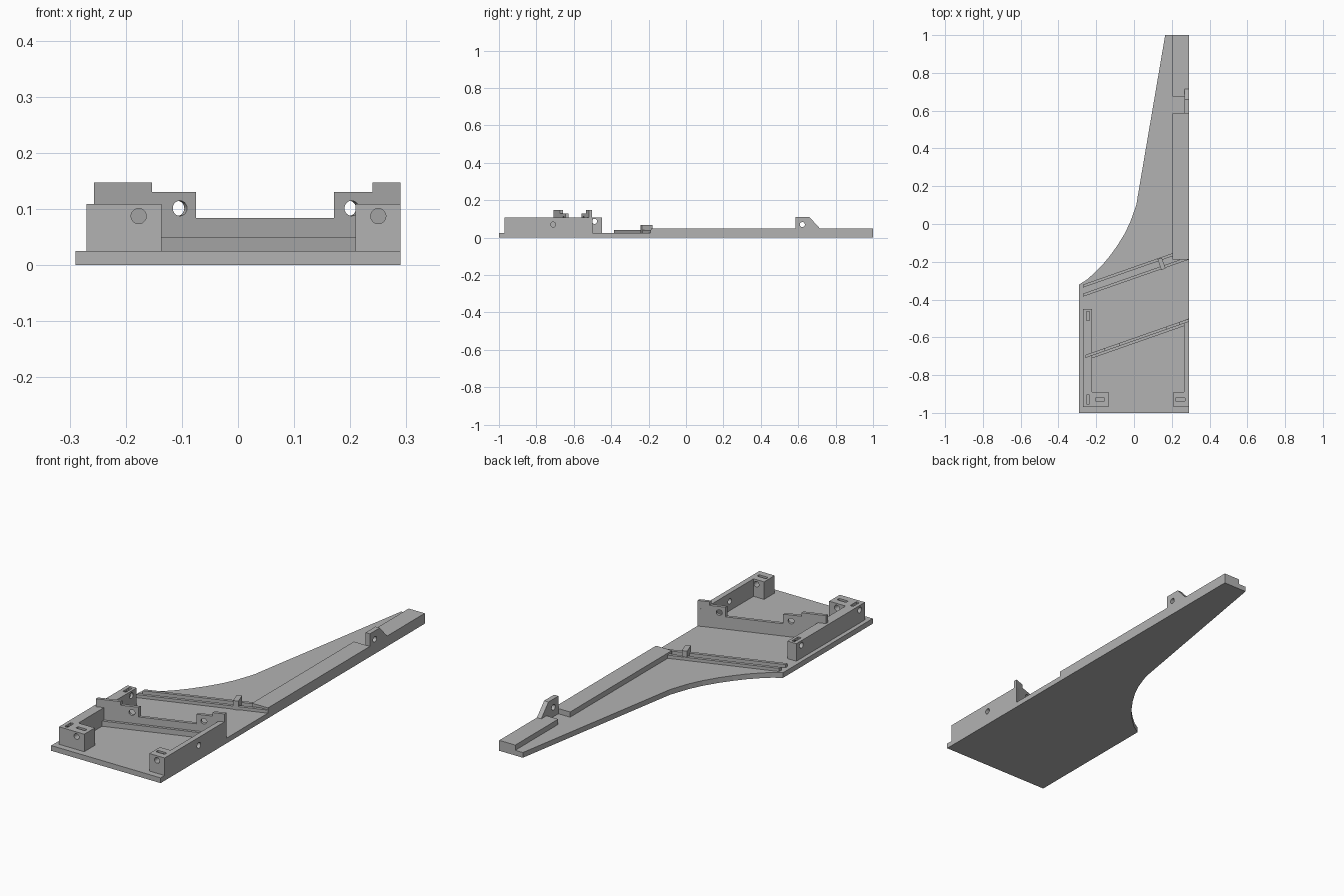
import bpy, bmesh, math
from mathutils import Matrix, Vector

cube = bpy.data.objects.get("Cube")
if cube:
    bpy.data.objects.remove(cube, do_unlink=True)

grey = bpy.data.materials.new("matte grey")
grey.use_nodes = True
COLOUR = (0.45, 0.45, 0.45, 1)
grey.diffuse_color = COLOUR
grey.node_tree.nodes["Principled BSDF"].inputs["Base Color"].default_value = COLOUR

FLOOR = 0.025      # top of the base plate
SLOPE = 0.35       # slant of the diagonal parts, dy per dx
ANGLE = math.atan(SLOPE)
EDGE = 0.29        # straight long edge


def add(name, bm):
    bmesh.ops.recalc_face_normals(bm, faces=bm.faces)
    mesh = bpy.data.meshes.new(name)
    bm.to_mesh(mesh)
    bm.free()
    mesh.materials.append(grey)
    ob = bpy.data.objects.new(name, mesh)
    bpy.context.collection.objects.link(ob)
    return ob


def prism(name, points, offset):
    """Extrude a closed loop of 3D points along an offset vector."""
    bm = bmesh.new()
    face = bm.faces.new([bm.verts.new(p) for p in points])
    ext = bmesh.ops.extrude_face_region(bm, geom=[face])
    moved = [v for v in ext["geom"] if isinstance(v, bmesh.types.BMVert)]
    bmesh.ops.translate(bm, verts=moved, vec=Vector(offset))
    return add(name, bm)


def flat(name, outline, z0, z1):
    return prism(name, [(x, y, z0) for x, y in outline], (0, 0, z1 - z0))


def box(name, x0, x1, y0, y1, z0, z1):
    return flat(name, [(x0, y0), (x1, y0), (x1, y1), (x0, y1)], z0, z1)


def strip(name, x0, x1, y_mid, width, z1):
    """Slanted bar; y_mid is where its front edge crosses x = 0."""
    ends = [(x0, y_mid + SLOPE * x0), (x1, y_mid + SLOPE * x1)]
    back = [(x, y + width) for x, y in reversed(ends)]
    return flat(name, ends + back, FLOOR - 0.005, z1)


def drill(centre, axis, length=0.12, radius=0.0135):
    bm = bmesh.new()
    turn = Vector(axis).to_track_quat("Z", "Y").to_matrix().to_4x4()
    bmesh.ops.create_cone(bm, cap_ends=True, segments=32, radius1=radius,
                          radius2=radius, depth=length,
                          matrix=Matrix.Translation(centre) @ turn)
    return add("hole_cutter", bm)


def slot(x, y, along_x):
    a, b = (0.024, 0.008) if along_x else (0.008, 0.024)
    return box("slot_cutter", x - a, x + a, y - b, y + b, 0.065, 0.2)


def cut(target, cutters):
    for c in cutters:
        c.hide_render = True
        mod = target.modifiers.new("cut", "BOOLEAN")
        mod.operation = "DIFFERENCE"
        mod.solver = "EXACT"
        mod.object = c
    # bake the cuts and drop the cutters
    deps = bpy.context.evaluated_depsgraph_get()
    baked = bpy.data.meshes.new_from_object(target.evaluated_get(deps))
    target.modifiers.clear()
    target.data = baked
    for c in cutters:
        bpy.data.objects.remove(c, do_unlink=True)


# base plate with a swept curve narrowing into the long arm
curve = [(0.165, 1), (0.02, 0.148), (0.013, 0.105), (0, 0.066), (-0.02, 0.01),
         (-0.05, -0.052), (-0.09, -0.117), (-0.13, -0.172), (-0.17, -0.22),
         (-0.21, -0.26), (-0.25, -0.295), (-EDGE, -0.32)]
flat("base_plate", [(-EDGE, -1), (EDGE, -1), (EDGE, 1)] + curve, 0, FLOOR)

# raised rail on the straight edge, with a gap beside the bracket
box("rail_front", 0.205, EDGE, -0.187, 0.585, 0.02, 0.05)
box("rail_back", 0.205, EDGE, 0.675, 1, 0.02, 0.05)

# upright bracket with a sloped back
profile = [(0.585, 0.02), (0.73, 0.02), (0.73, 0.05), (0.715, 0.05),
           (0.66, 0.11), (0.585, 0.11)]
bracket = prism("bracket", [(0.267, y, z) for y, z in profile],
                (EDGE - 0.267, 0, 0))
cut(bracket, [drill((0.28, 0.622, 0.07), (1, 0, 0))])

# pair of low slanted guides joined by a stop block
strip("guide_back", -0.27, 0.207, -0.242, 0.016, 0.04)
strip("guide_front", -0.27, EDGE, -0.29, 0.016, 0.04)
stop = box("guide_stop", -0.012, 0.012, -0.03, 0.03, 0.02, 0.068)
stop.data.transform(Matrix.Translation((0.146, -0.211, 0))
                    @ Matrix.Rotation(ANGLE, 4, "Z"))

# slanted fence with a stepped top, and the ledge along its front
steps = [(-0.257, 0.02), (EDGE, 0.02), (EDGE, 0.147), (0.24, 0.147),
         (0.24, 0.13), (0.171, 0.13), (0.171, 0.084), (-0.075, 0.084),
         (-0.075, 0.13), (-0.153, 0.13), (-0.153, 0.147), (-0.257, 0.147)]
FENCE = -0.619
fence = prism("fence", [(x, FENCE + SLOPE * x, z) for x, z in steps],
              (0, 0.016, 0))
across = (-math.sin(ANGLE), math.cos(ANGLE), 0)
cut(fence, [drill((x, FENCE + 0.008 + SLOPE * x, 0.101), across)
            for x in (-0.106, 0.2)])
strip("fence_ledge", -0.23, 0.27, FENCE - 0.014, 0.016, 0.05)

# wall with corner block on the wide side
wall = flat("long_wall", [(-0.27, -0.97), (-0.136, -0.97), (-0.136, -0.89),
                          (-0.223, -0.89), (-0.223, -0.45), (-0.27, -0.45)],
            0.02, 0.109)
cut(wall, [drill((-0.247, -0.489, 0.087), (1, 0, 0)),
           drill((-0.265, -0.93, 0.087), (1, 0, 0), 0.06),
           drill((-0.177, -0.93, 0.087), (0, 1, 0)),
           slot(-0.244, -0.488, False), slot(-0.244, -0.93, False),
           slot(-0.179, -0.93, True)])

# wall with corner block on the straight edge
edge_wall = flat("edge_wall", [(0.209, -0.97), (EDGE, -0.97), (EDGE, -0.5),
                               (0.265, -0.51), (0.265, -0.89), (0.209, -0.89)],
                 0.02, 0.109)
cut(edge_wall, [drill((0.25, -0.93, 0.087), (0, 1, 0)),
                drill((0.28, -0.71, 0.07), (1, 0, 0)),
                slot(0.245, -0.93, True)])
